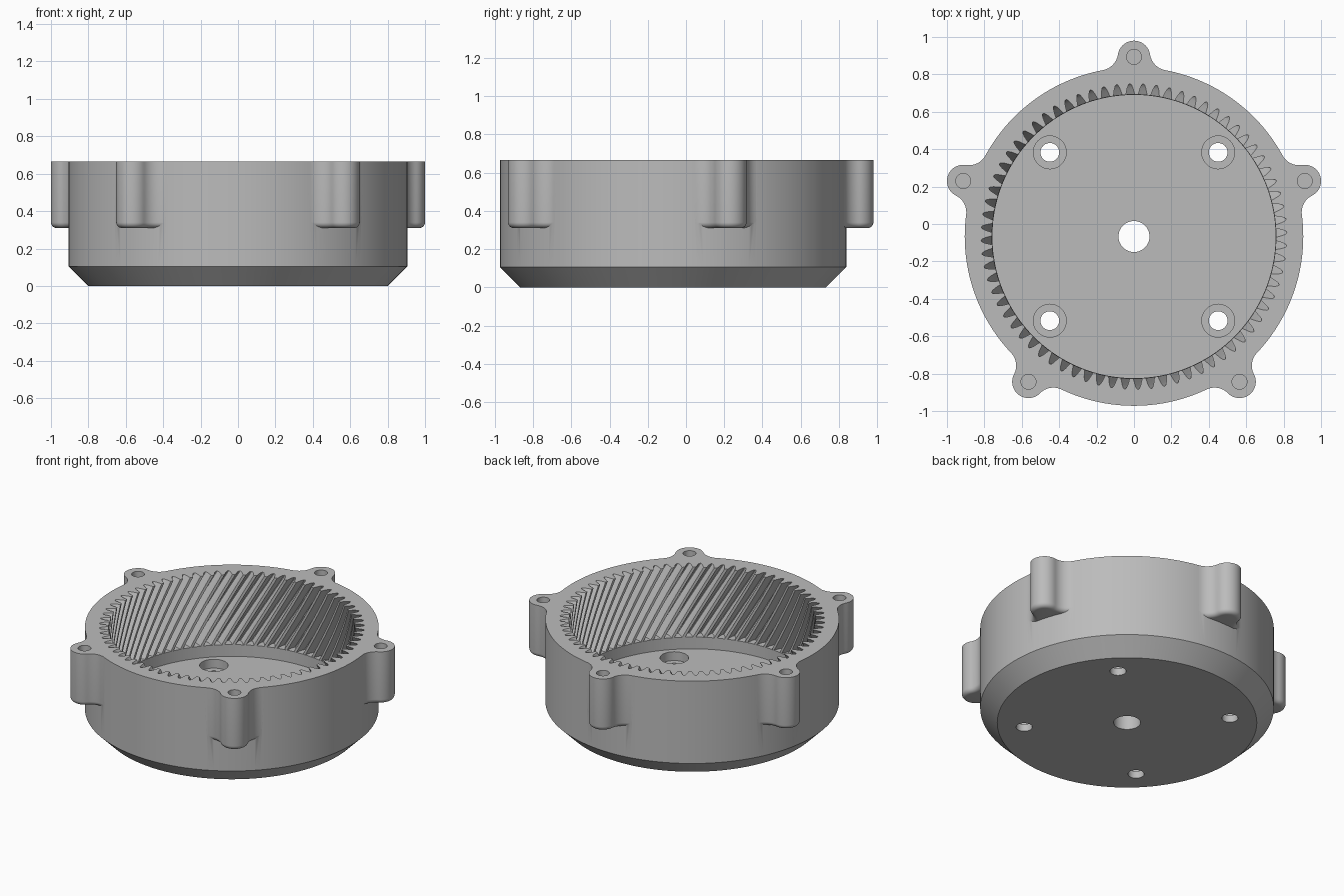
import bpy, bmesh
from math import sin, cos, pi, tan, radians, acos, atan2

cube = bpy.data.objects.get("Cube")
if cube:
    bpy.data.objects.remove(cube, do_unlink=True)

CY = -0.067                    # axis of the housing in y
TOP, FLOOR, LEDGE = 0.665, 0.11, 0.19
R_BODY, R_LUG, R_FILLET, LUG_DIST = 0.905, 0.087, 0.10, 0.96
TEETH = 72

grey = bpy.data.materials.new("grey_plastic")
grey.use_nodes = True
GREY = (0.5, 0.5, 0.5, 1)
grey.diffuse_color = GREY
grey.node_tree.nodes["Principled BSDF"].inputs["Base Color"].default_value = GREY


def loft(name, layers):
    """Closed solid through a stack of (z, [(x, y), ...]) loops around the axis."""
    bm = bmesh.new()
    rings = [[bm.verts.new((x, y + CY, z)) for x, y in pts] for z, pts in layers]
    for a, b in zip(rings, rings[1:]):
        for i in range(len(a)):
            j = (i + 1) % len(a)
            bm.faces.new((a[i], a[j], b[j], b[i]))
    bm.faces.new(rings[0][::-1])
    bm.faces.new(rings[-1])
    bmesh.ops.recalc_face_normals(bm, faces=bm.faces)
    mesh = bpy.data.meshes.new(name)
    bm.to_mesh(mesh)
    bm.free()
    mesh.materials.append(grey)
    obj = bpy.data.objects.new(name, mesh)
    bpy.context.collection.objects.link(obj)
    return obj


def circle(r, n=48, x=0, y=0):
    return [(x + r * cos(2 * pi * i / n), y + r * sin(2 * pi * i / n)) for i in range(n)]


def combine(target, tool, operation):
    mod = target.modifiers.new(operation, "BOOLEAN")
    mod.operation, mod.solver, mod.object = operation, "EXACT", tool
    bpy.context.view_layer.objects.active = target
    bpy.ops.object.modifier_apply(modifier=mod.name)
    bpy.data.objects.remove(tool, do_unlink=True)


def drill(target, x, y, r, z0, z1):
    combine(target, loft("drill", [(z, circle(r, 40, x, y)) for z in (z0, z1)]), "DIFFERENCE")


def lug_outline(angle, inset):
    """Round ear blended into the body by two concave fillets."""
    d = R_BODY + R_FILLET
    e = R_LUG + R_FILLET
    a = acos((d * d + LUG_DIST ** 2 - e * e) / (2 * d * LUG_DIST))
    fx, fy = d * cos(a), d * sin(a)              # fillet centre
    start = a + pi                               # touches the body
    end = atan2(-fy, LUG_DIST - fx) % (2 * pi)   # touches the ear
    rf = R_FILLET + inset
    half = []
    for i in range(13):
        t = start + (end - start) * i / 12
        half.append((fx + rf * cos(t), fy + rf * sin(t)))
    ear = end - pi
    for i in range(1, 13):
        t = ear * (1 - i / 12)
        half.append((LUG_DIST + (R_LUG - inset) * cos(t), (R_LUG - inset) * sin(t)))
    pts = half + [(x, -y) for x, y in half[-2::-1]]
    pts += [(0.85, pts[-1][1]), (0.85, pts[0][1])]
    c, s = cos(angle), sin(angle)
    return [(x * c - y * s, x * s + y * c) for x, y in pts]


# Body with chamfered base
housing = loft("gear_housing", [(0, circle(0.8, 180)), (0.105, circle(R_BODY, 180)),
                                (TOP, circle(R_BODY, 180))])

# Five mounting lugs with rounded undersides
ROUND = 0.03
lug_angles = [radians(90 + 72 * k) for k in range(5)]
for angle in lug_angles:
    layers = []
    for i in range(7):
        t = pi / 2 * i / 6
        layers.append((0.31 + ROUND * (1 - cos(t)), lug_outline(angle, ROUND * (1 - sin(t)))))
    layers.append((TOP, lug_outline(angle, 0)))
    combine(housing, loft("lug", layers), "UNION")

# Cavity with helical internal teeth above a plain ring
GAP = [(0.759, -0.024), (0.775, -0.020), (0.795, -0.015), (0.81, -0.009), (0.817, -0.003)]
GAP += [(r, -w) for r, w in reversed(GAP)]
TWIST = tan(radians(30)) / 0.787


def gear_loop(z, limit=1):
    turn = radians(91.5) - TWIST * (z - TOP)
    pts = []
    for k in range(TEETH):
        for r, w in reversed(GAP):
            a = turn - 2 * pi * k / TEETH + w / r
            pts.append((min(r, limit) * cos(a), min(r, limit) * sin(a)))
    return pts


def ring_loop(z):
    return [(x, y) for x, y in gear_loop(z, 0.757)]


layers = [(FLOOR, ring_loop(LEDGE)), (LEDGE, ring_loop(LEDGE))]
for i in range(13):
    z = LEDGE + (TOP + 0.04 - LEDGE) * i / 12
    layers.append((z, gear_loop(z)))
combine(housing, loft("cavity", layers), "DIFFERENCE")

# Centre bore, counterbored floor holes and blind lug holes
drill(housing, 0, 0, 0.083, -0.1, 0.3)
for x in (-0.45, 0.45):
    for y in (-0.45, 0.45):
        drill(housing, x, y, 0.088, 0.05, 0.3)
        drill(housing, x, y, 0.05, -0.1, 0.2)
for angle in lug_angles:
    drill(housing, LUG_DIST * cos(angle), LUG_DIST * sin(angle), 0.04, 0.4, 0.8)

# Smooth curved walls, keep corners crisp
bpy.ops.object.select_all(action="DESELECT")
housing.select_set(True)
bpy.context.view_layer.objects.active = housing
bpy.ops.object.shade_smooth_by_angle(angle=radians(30))
